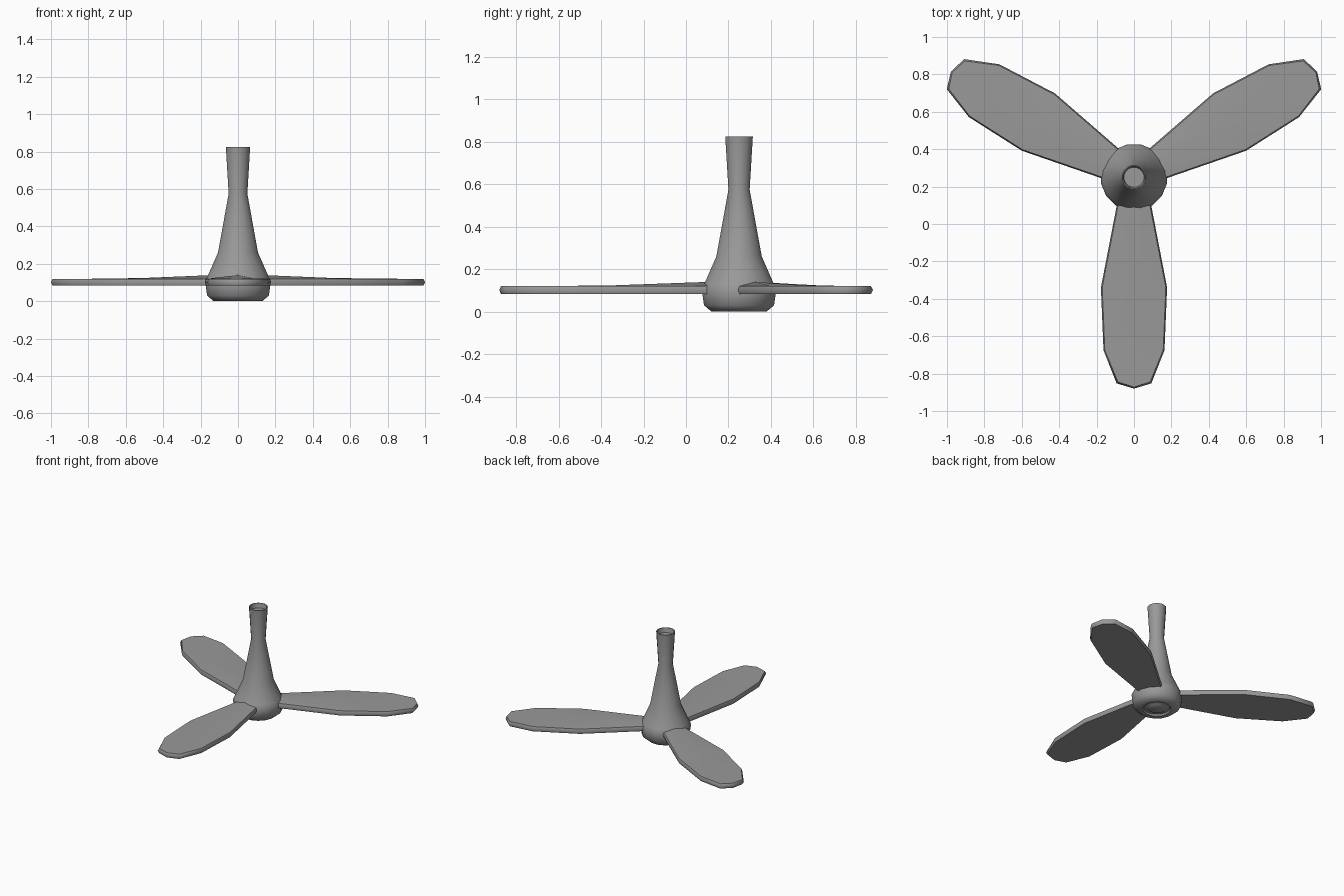
import bpy, bmesh
from math import pi, sin, cos, radians
from mathutils import Matrix, Vector

if "Cube" in bpy.data.objects:
    bpy.data.objects.remove(bpy.data.objects["Cube"])

CENTRE = Vector((0, 0.25, 0))
dark = bpy.data.materials.new("dark_grey")
dark.diffuse_color = (.32, .32, .32, 1)
dark.use_nodes = True
dark.node_tree.nodes["Principled BSDF"].inputs["Base Color"].default_value = dark.diffuse_color


def finish(bm, name, angle):
    bmesh.ops.recalc_face_normals(bm, faces=bm.faces)
    mesh = bpy.data.meshes.new(name)
    bm.to_mesh(mesh)
    bm.free()
    mesh.materials.append(dark)
    ob = bpy.data.objects.new(name, mesh)
    bpy.context.collection.objects.link(ob)
    bpy.ops.object.select_all(action='DESELECT')
    ob.select_set(True)
    bpy.context.view_layer.objects.active = ob
    bpy.ops.object.shade_smooth_by_angle(angle=radians(angle))
    return ob


def lathe(name, profile, sides):
    bm = bmesh.new()
    rings = []
    for r, z in profile:
        r /= cos(pi / sides)  # radii are read across the flats
        rings.append([bm.verts.new((r * sin(2 * pi * (i + .5) / sides),
                                    r * cos(2 * pi * (i + .5) / sides), z))
                      for i in range(sides)])
    for a, b in zip(rings, rings[1:]):
        for i in range(sides):
            j = (i + 1) % sides
            bm.faces.new((a[i], a[j], b[j], b[i]))
    bm.faces.new(rings[0])
    bm.faces.new(rings[-1])
    ob = finish(bm, name, 50)
    ob.location = CENTRE
    return ob


def blade(name, angle):
    # stations: distance from hub axis, half width, centre ridge height
    stations = [(.15, .092, .14), (.59, .177, .124), (.925, .163, .12),
                (1.102, .093, .12), (1.13, 0, .12)]
    bm = bmesh.new()
    rows = []
    for r, w, top in stations:
        inset = .007 if w else 0
        tip = .008 if r > 1 else 0
        # section: bottom edge, bulged rim, top edge, ridge
        half = [(w - inset, .083, r - tip), (w, .102, r), (w - inset, .12, r - tip)]
        right = [(d, y, z) for y, z, d in half]
        left = [(d, -y, z) for y, z, d in reversed(half)]
        rows.append([bm.verts.new(p) for p in right + [(r - tip, 0, top)] + left])
    n = len(rows[0])
    for a, b in zip(rows, rows[1:]):
        for i in range(n):
            j = (i + 1) % n
            bm.faces.new((a[i], a[j], b[j], b[i]))
    bm.faces.new(rows[0])
    bmesh.ops.remove_doubles(bm, verts=bm.verts, dist=.0005)
    bmesh.ops.transform(bm, verts=bm.verts, matrix=Matrix.Translation(CENTRE)
                        @ Matrix.Rotation(angle, 4, 'Z'))
    return finish(bm, name, 52)


# Hub and stem: recessed underside, flared body, neck, cupped top
lathe("hub_and_stem", [(.06, .004), (.068, .012), (.09, .012), (.098, 0),
                       (.13, 0), (.165, .03), (.176, .105), (.162, .135),
                       (.107, .26), (.05, .575), (.065, .825),
                       (.059, .825), (.053, .79)], 16)

# Three blades
for k in range(3):
    blade(f"blade_{k + 1}", radians(30 + 120 * k))
